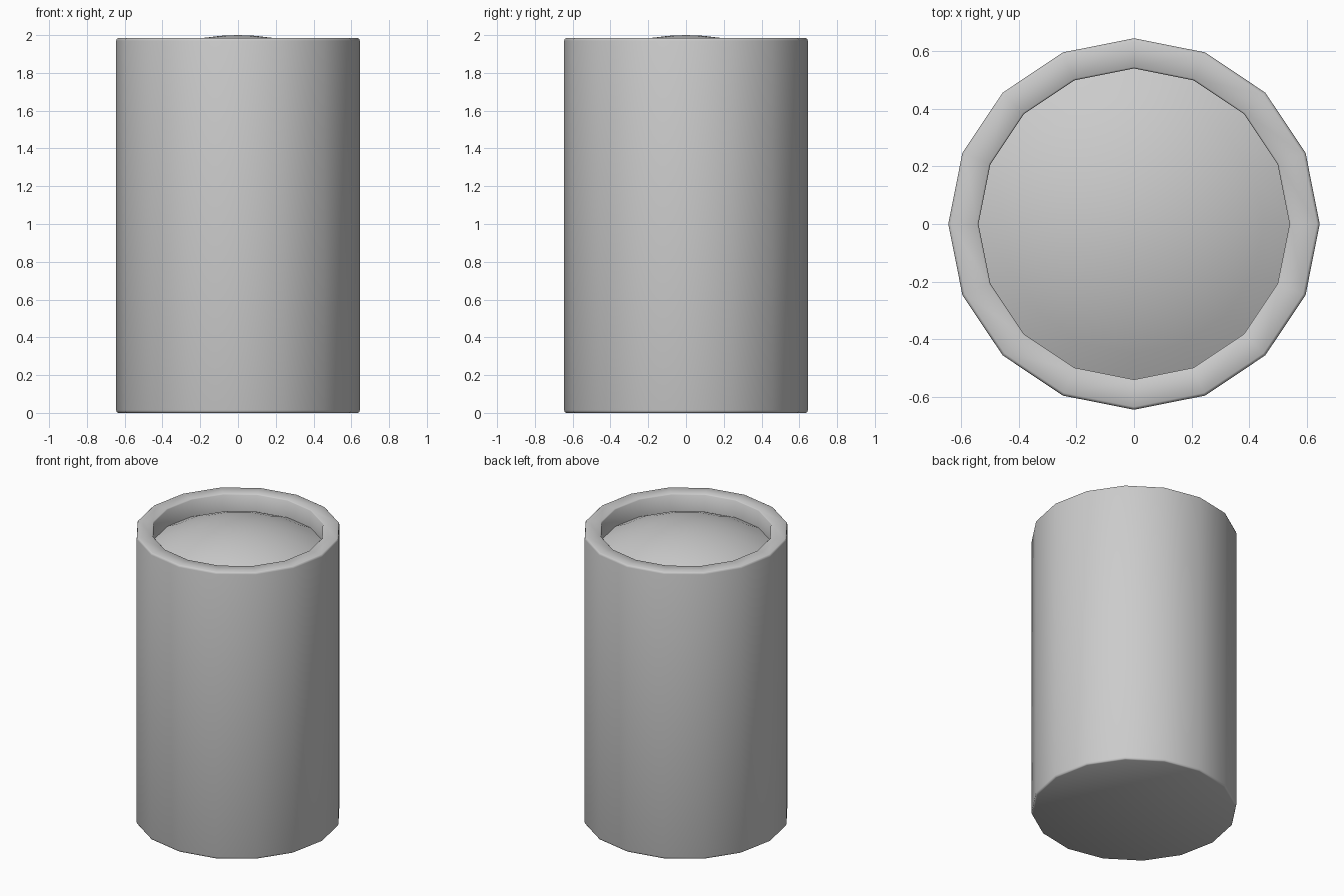
import bpy, math

if "Cube" in bpy.data.objects:
    bpy.data.objects.remove(bpy.data.objects["Cube"])

SIDES = 16

def lathe(name, profile, angle):
    # revolve (r, z) points; r = 0 becomes a pole
    verts, rings, faces = [], [], []
    for r, z in profile:
        n = 1 if r == 0 else SIDES
        rings.append([len(verts) + i for i in range(n)])
        for i in range(n):
            a = math.tau * i / SIDES
            verts.append((r * math.cos(a), r * math.sin(a), z))
    for lo, hi in zip(rings, rings[1:]):
        for i in range(SIDES):
            j = (i + 1) % SIDES
            quad = [lo[i % len(lo)], lo[j % len(lo)], hi[j % len(hi)], hi[i % len(hi)]]
            faces.append(list(dict.fromkeys(quad)))
    mesh = bpy.data.meshes.new(name)
    mesh.from_pydata(verts, [], faces)
    ob = bpy.data.objects.new(name, mesh)
    bpy.context.collection.objects.link(ob)
    bpy.ops.object.select_all(action='DESELECT')
    ob.select_set(True)
    bpy.context.view_layer.objects.active = ob
    bpy.ops.object.shade_smooth_by_angle(angle=math.radians(angle))
    return ob

# canister body with softened edges and a recessed top
lathe("canister_body", [(0, 0), (0.635, 0), (0.642, 0.004), (0.645, 0.014),
                        (0.645, 1.97), (0.642, 1.98), (0.635, 1.984),
                        (0.546, 1.984), (0.54, 1.978), (0.54, 1.85)], 50)

# domed lid filling the recess
R = 1.13
dome = []
for k in range(7):
    r = 0.54 * (1 - k / 6)
    dome.append((r, 2.0 - R + math.sqrt(R * R - r * r)))
lathe("domed_lid", dome, 60)
